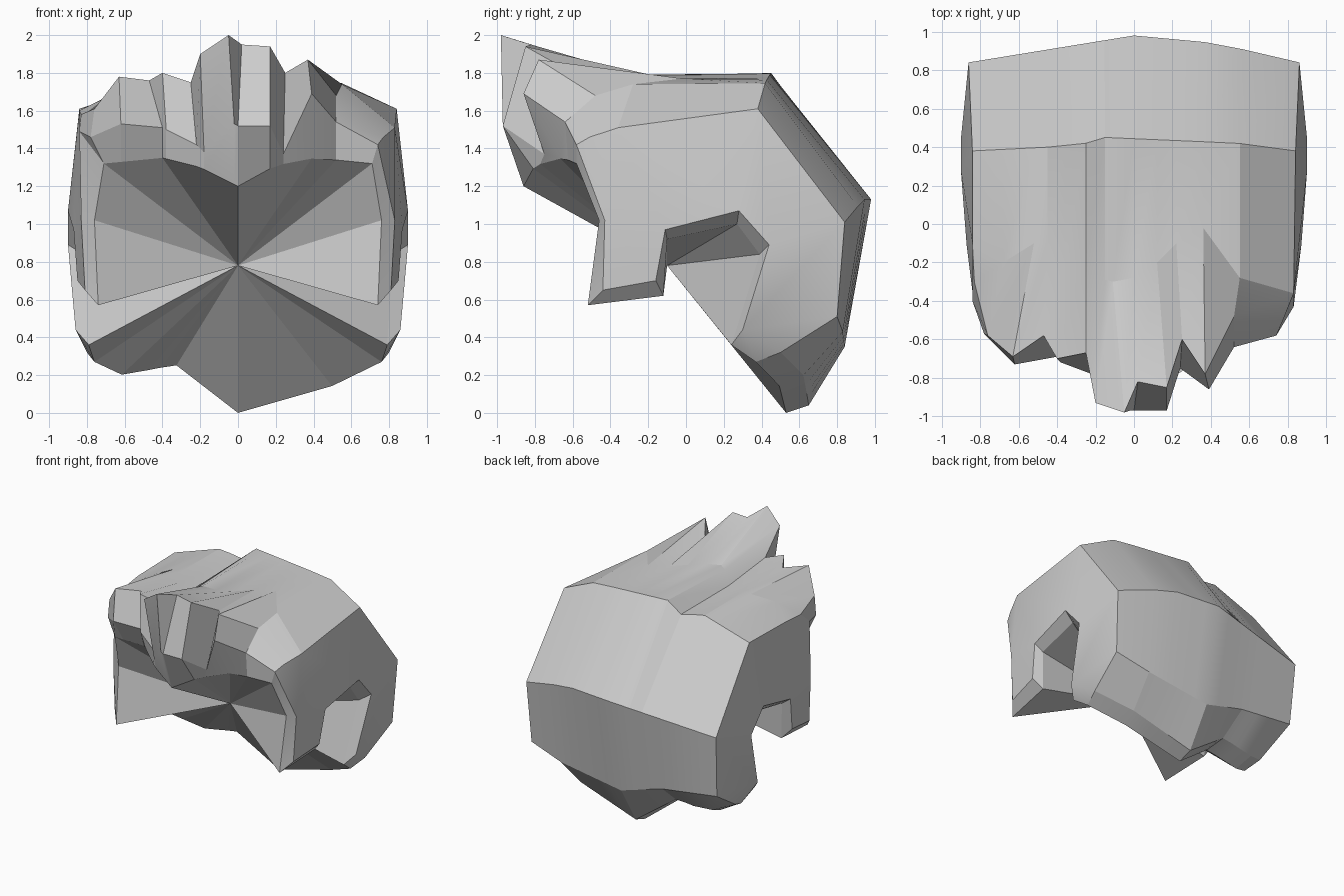
import bpy, bmesh, math
from mathutils import Vector

if "Cube" in bpy.data.objects:
    bpy.data.objects.remove(bpy.data.objects["Cube"])

mat = bpy.data.materials.new("light_grey")
mat.diffuse_color = (0.62, 0.62, 0.62, 1)
mat.use_nodes = True
mat.node_tree.nodes["Principled BSDF"].inputs["Base Color"].default_value = mat.diffuse_color


def along(keys, x):
    """Point at x on a polyline given as (x, y, z) keys."""
    if x <= keys[0][0]:
        return Vector(keys[0])
    for a, b in zip(keys, keys[1:]):
        if x <= b[0]:
            return Vector(a).lerp(Vector(b), (x - a[0]) / (b[0] - a[0]))
    return Vector(keys[-1])


# Front locks, left to right: lower front point, tip, crown point
locks = [
    ((-.84, -.40, 1.49), (-.83, -.30, 1.58), (-.84, -.10, 1.60)),
    ((-.78, -.57, 1.46), (-.76, -.58, 1.61), (-.68, -.20, 1.68)),
    ((-.62, -.73, 1.53), (-.63, -.69, 1.78), (-.52, -.10, 1.74)),
    ((-.40, -.69, 1.51), (-.47, -.58, 1.76), (-.45, -.10, 1.74)),
    ((-.38, -.72, 1.50), (-.40, -.70, 1.80), (-.36, -.20, 1.72)),
    ((-.22, -.78, 1.42), (-.25, -.67, 1.75), (-.25, -.20, 1.70)),
    ((-.18, -.83, 1.38), (-.20, -.93, 1.90), (-.15, -.29, 1.77)),
    ((-.02, -.97, 1.53), (-.05, -.98, 2.00), (-.11, -.30, 1.79)),
    ((.00, -.97, 1.52), (.02, -.82, 1.95), (.00, -.28, 1.78)),
    ((.17, -.97, 1.52), (.17, -.85, 1.94), (.12, -.20, 1.77)),
    ((.24, -.75, 1.37), (.25, -.60, 1.80), (.22, -.10, 1.77)),
    ((.39, -.86, 1.69), (.37, -.78, 1.87), (.36, -.02, 1.77)),
    ((.52, -.64, 1.54), (.52, -.48, 1.68), (.55, -.28, 1.74)),
    ((.74, -.58, 1.42), (.77, -.51, 1.46), (.83, -.36, 1.51)),
]
# Hairline under the locks
hairline = [(-.71, -.58, 1.32), (-.40, -.64, 1.35), (-.20, -.80, 1.30), (0, -.86, 1.20),
            (.20, -.80, 1.31), (.41, -.65, 1.35), (.71, -.58, 1.32)]
# Cross rows from the crown (with its parting groove) down the back to the inner nape edge
back_rows = [
    [(-.84, .38, 1.61), (-.44, .40, 1.74), (-.25, .42, 1.70), (-.15, .45, 1.80),
     (.54, .42, 1.75), (.84, .38, 1.61)],
    [(-.86, .84, 1.01), (0, .98, 1.13), (.43, .94, 1.13), (.86, .84, 1.01)],
    [(-.84, .80, .51), (-.35, .82, .45), (0, .84, .35), (.55, .83, .43), (.84, .80, .51)],
    [(-.80, .50, .32), (-.61, .60, .25), (-.35, .62, .29), (0, .65, .04),
     (.56, .62, .21), (.80, .50, .32)],
    [(-.76, .37, .27), (-.61, .45, .20), (-.33, .45, .255), (0, .53, 0),
     (.56, .49, .16), (.76, .37, .27)],
]
# Side edge from temple, round the sideburn and ear notch, to the nape: outer and inner
side_outer = [(.83, -.43, 1.02), (.81, -.44, .65), (.85, -.16, .70), (.87, -.11, .97),
              (.90, .28, 1.07), (.90, .44, .89), (.86, .30, .44)]
side_inner = [(.76, -.46, 1.02), (.74, -.52, .57), (.78, -.12, .62), (.80, -.10, .92),
              (.82, .27, 1.00), (.82, .39, .84), (.79, .24, .36)]

bm = bmesh.new()
columns = []
for low, tip, crown in locks:
    pts = [along(hairline, low[0]), low, tip, crown]
    t = max(-1, min(1, crown[0] / .84))
    if crown[0] > .8:
        t = 1
    pts += [along(row, t * row[-1][0]) for row in back_rows]
    columns.append([bm.verts.new(p) for p in pts])

# Outer shell
for a, b in zip(columns, columns[1:]):
    for i in range(8):
        bm.faces.new((a[i], b[i], b[i + 1], a[i + 1]))

# Side panels and rims on both sides
inner_sides = []
for s, c in ((-1, columns[0]), (1, columns[-1])):
    o = [bm.verts.new((s * x, y, z)) for x, y, z in side_outer]
    n = [bm.verts.new((s * x, y, z)) for x, y, z in side_inner]
    panels = [(c[1], c[2], c[3], o[0]), (c[3], o[4], o[3], o[0]), (c[3], c[4], o[4]),
              (c[4], c[5], o[5], o[4]), (c[5], c[6], o[6], o[5]), (o[0], o[3], o[2], o[1]),
              (c[6], c[7], o[6]), (c[1], o[0], n[0], c[0]), (o[6], c[7], c[8], n[6])]
    panels += [(o[i], o[i + 1], n[i + 1], n[i]) for i in range(6)]
    for p in panels:
        bm.faces.new(p)
    inner_sides.append(n)

# Inner hollow: a fan from the whole inner edge to one point
left, right = inner_sides
loop = [c[0] for c in columns] + right + [c[8] for c in reversed(columns)] + left[::-1]
centre = Vector((0, -.10, .78))
apex = bm.verts.new(centre)
for a, b in zip(loop, loop[1:] + loop[:1]):
    bm.faces.new((a, b, apex))

bmesh.ops.remove_doubles(bm, verts=bm.verts, dist=.001)
bmesh.ops.recalc_face_normals(bm, faces=bm.faces)
mesh = bpy.data.meshes.new("hair")
bm.to_mesh(mesh)
bm.free()
mesh.materials.append(mat)
hair = bpy.data.objects.new("hair", mesh)
bpy.context.collection.objects.link(hair)
bpy.context.view_layer.objects.active = hair
hair.select_set(True)
bpy.ops.object.shade_smooth_by_angle(angle=math.radians(18))

# Keep the hollow flat shaded
for p in mesh.polygons:
    if any((mesh.vertices[v].co - centre).length < .001 for v in p.vertices):
        p.use_smooth = False
